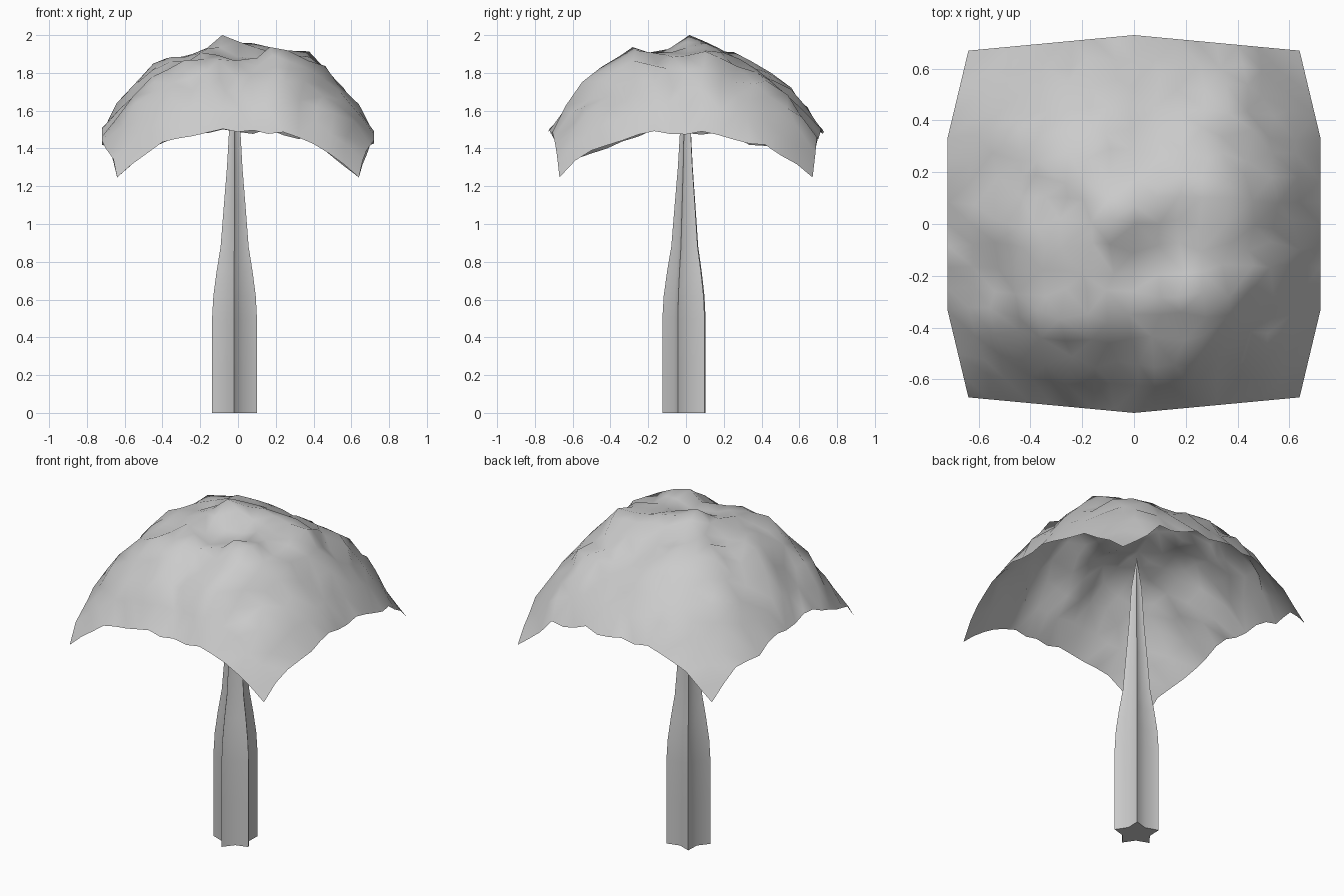
import bpy, bmesh, math, random

random.seed(4)
cube = bpy.data.objects.get("Cube")
if cube:
    bpy.data.objects.remove(cube, do_unlink=True)

grey = bpy.data.materials.new("plain grey")
grey.use_nodes = True
colour = (0.6, 0.6, 0.6, 1)
grey.diffuse_color = colour
grey.node_tree.nodes["Principled BSDF"].inputs["Base Color"].default_value = colour


def make_object(name, bm, sharp_angle):
    mesh = bpy.data.meshes.new(name)
    bm.to_mesh(mesh)
    bm.free()
    obj = bpy.data.objects.new(name, mesh)
    bpy.context.collection.objects.link(obj)
    mesh.materials.append(grey)
    bpy.ops.object.select_all(action="DESELECT")
    obj.select_set(True)
    bpy.context.view_layer.objects.active = obj
    bpy.ops.object.shade_smooth_by_angle(angle=math.radians(sharp_angle))
    return obj


# Canopy: an open, drooping square sheet with lumps (x, y, height, spread)
LUMPS = [
    (-0.10, 0.00, 0.08, 0.07), (0.10, 0.13, 0.04, 0.07),
    (0.25, -0.29, 0.07, 0.08), (-0.43, -0.02, 0.07, 0.08),
    (0.36, 0.10, 0.05, 0.08), (0.20, -0.50, 0.05, 0.07),
    (-0.25, -0.35, 0.04, 0.08), (-0.28, 0.28, 0.03, 0.10),
    (0.45, -0.15, 0.04, 0.07), (0.02, -0.16, -0.06, 0.07),
    (0.10, 0.35, -0.03, 0.07), (-0.22, 0.08, -0.03, 0.06),
]


def droop(t):
    return 0.43 * (abs(t) / 0.72) ** 2.6


def canopy_height(x, y):
    z = 1.92 - droop(x) - droop(y)
    for cx, cy, height, spread in LUMPS:
        z += height * math.exp(-((x - cx) ** 2 + (y - cy) ** 2) / (2 * spread ** 2))
    return z


bm = bmesh.new()
bmesh.ops.create_grid(bm, x_segments=16, y_segments=16, size=1)
for v in bm.verts:
    u, w = v.co.x, v.co.y
    inner = max(abs(u), abs(w)) < 0.95
    x = u * (0.72 - 0.08 * max(0, abs(w) - 0.5) / 0.5)
    y = w * (0.73 - 0.06 * abs(u))
    corner = abs(u) > 0.95 and abs(w) > 0.95
    z = canopy_height(x, y) + (0 if corner else random.uniform(-0.022, 0.022))
    if inner:
        x += random.uniform(-0.02, 0.02)
        y += random.uniform(-0.02, 0.02)
    v.co = (x, y, z)
top = max(bm.verts, key=lambda v: v.co.z)
top.co.z = 2.0
bmesh.ops.triangulate(bm, faces=bm.faces[:])
make_object("canopy", bm, 60)

# Trunk: five-ridged star section tapering up to a point (height, radius)
SECTIONS = [(0, 0.125), (0.25, 0.125), (0.5, 0.125), (0.62, 0.118), (0.75, 0.1),
            (0.88, 0.078), (1.1, 0.06), (1.3, 0.043), (1.52, 0.03)]
RIDGES = 5
bm = bmesh.new()
rings = []
for z, radius in SECTIONS:
    ring = []
    for i in range(RIDGES * 2):
        angle = math.radians(268) + math.pi * i / RIDGES
        r = radius * (1 if i % 2 == 0 else 0.62)
        ring.append(bm.verts.new((-0.017 + r * math.cos(angle), r * math.sin(angle), z)))
    rings.append(ring)
tip = bm.verts.new((-0.02, 0, 1.72))
bm.faces.new(rings[0][::-1])
count = RIDGES * 2
for i in range(count):
    j = (i + 1) % count
    for low, high in zip(rings, rings[1:]):
        bm.faces.new((low[i], low[j], high[j], high[i]))
    bm.faces.new((rings[-1][i], rings[-1][j], tip))
make_object("trunk", bm, 60)
